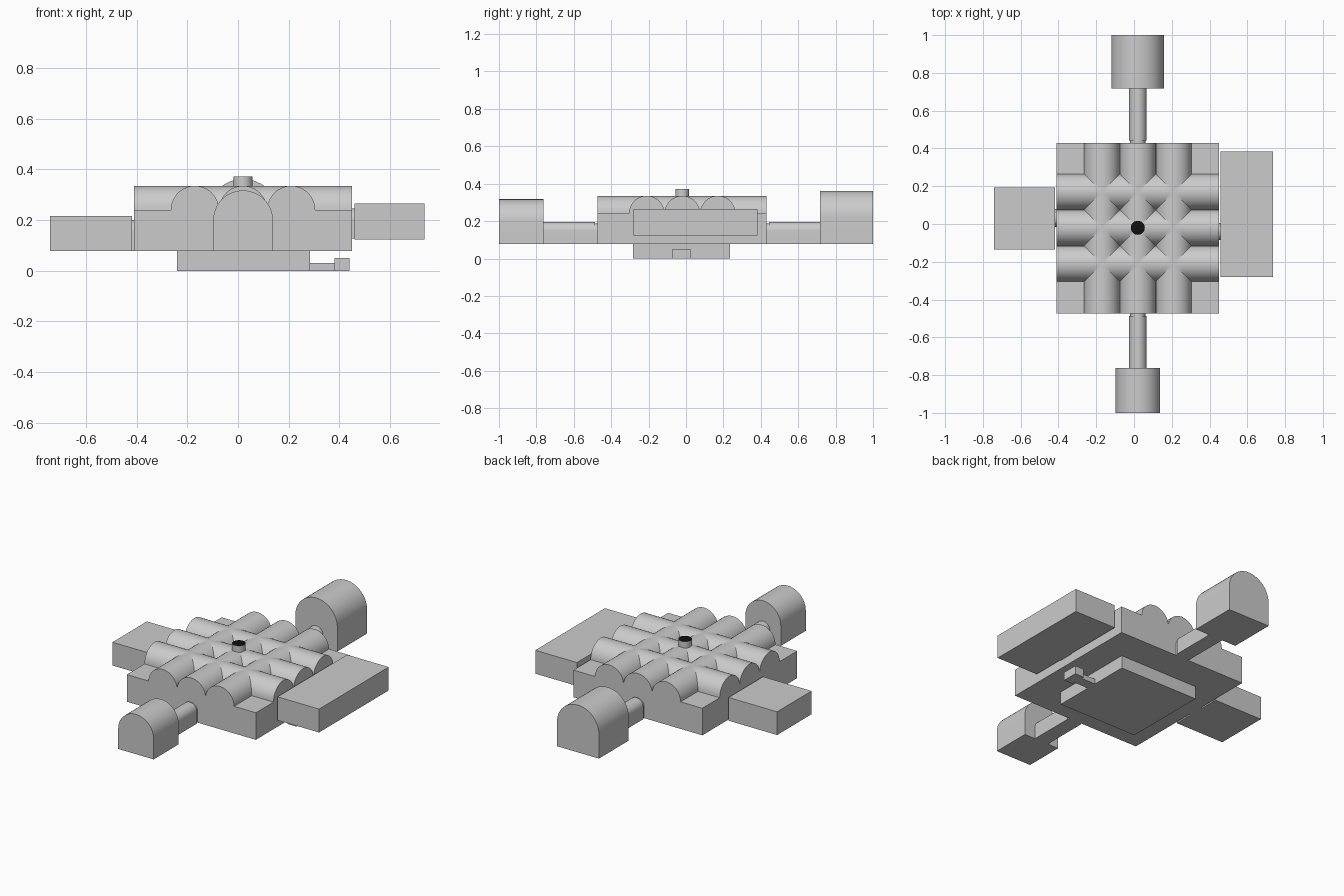
import bpy, bmesh, math
from mathutils import Vector

if "Cube" in bpy.data.objects:
    bpy.data.objects.remove(bpy.data.objects["Cube"])

BASE = 0.077          # floor level of the main rooms
CX, CY = 0.02, -0.02  # centre of the vaulted hall
R = 0.095             # vault radius
SPRING = 0.24         # height where the vaults start


def finish(name, bm, smooth=True):
    bmesh.ops.recalc_face_normals(bm, faces=bm.faces)
    mesh = bpy.data.meshes.new(name)
    bm.to_mesh(mesh)
    bm.free()
    ob = bpy.data.objects.new(name, mesh)
    bpy.context.collection.objects.link(ob)
    if smooth:
        bpy.ops.object.select_all(action='DESELECT')
        ob.select_set(True)
        bpy.context.view_layer.objects.active = ob
        bpy.ops.object.shade_smooth_by_angle(angle=math.radians(30))
    return ob


def box(name, x0, x1, y0, y1, z0, z1):
    bm = bmesh.new()
    bmesh.ops.create_cube(bm, size=1)
    for v in bm.verts:
        v.co = ((x0 + x1) / 2 + v.co.x * (x1 - x0),
                (y0 + y1) / 2 + v.co.y * (y1 - y0),
                (z0 + z1) / 2 + v.co.z * (z1 - z0))
    return finish(name, bm, False)


def arch(name, centre, half, start, end, z0, top, along='y', n=24):
    """Straight walls with a round barrel top, swept along one axis."""
    prof = [(-half, z0), (half, z0)]
    for i in range(n + 1):
        a = math.pi * i / n
        prof.append((half * math.cos(a), top - half + half * math.sin(a)))
    bm = bmesh.new()
    pt = (lambda u, w, z: (u, w, z)) if along == 'y' else (lambda u, w, z: (w, u, z))
    face = bm.faces.new([bm.verts.new(pt(centre + u, start, z)) for u, z in prof])
    ext = bmesh.ops.extrude_face_region(bm, geom=[face])
    verts = [g for g in ext['geom'] if isinstance(g, bmesh.types.BMVert)]
    bmesh.ops.translate(bm, verts=verts, vec=Vector(pt(0, end - start, 0)))
    # the start face is kept as the near cap
    if not face.is_valid or len(bm.faces) < len(prof) + 2:
        bmesh.ops.holes_fill(bm, edges=bm.edges)
    return finish(name, bm)


def arcade(centre, lo, hi, n=20):
    """Positions and heights across three neighbouring round vaults."""
    pts = [(lo, 0.0)]
    for k in (-1, 0, 1):
        for i in range(n + 1):
            if k > -1 and i == 0:
                continue
            a = math.pi * i / n
            pts.append((centre + 2 * R * k - R * math.cos(a), round(R * math.sin(a), 6)))
    pts.append((hi, 0.0))
    return pts


# Main hall: two crossing sets of three barrel vaults over a block
xs = arcade(CX, -0.41, 0.45)
ys = arcade(CY, -0.473, 0.43)
bm = bmesh.new()
grid = [[bm.verts.new((x, y, SPRING + max(hx, hy))) for y, hy in ys] for x, hx in xs]
for i in range(len(xs) - 1):
    for j in range(len(ys) - 1):
        q = [grid[i][j], grid[i + 1][j], grid[i + 1][j + 1], grid[i][j + 1]]
        zs = [v.co.z for v in q]
        if max(zs) - sorted(zs)[1] < 1e-5 and max(zs) - min(zs) > 1e-5:
            k = zs.index(min(zs))   # groin line runs from the low corner
            q = q[k:] + q[:k]
            bm.faces.new((q[0], q[1], q[2]))
            bm.faces.new((q[0], q[2], q[3]))
        else:
            bm.faces.new(q)
rim = [e for e in bm.edges if e.is_boundary]
ext = bmesh.ops.extrude_edge_only(bm, edges=rim)
for g in ext['geom']:
    if isinstance(g, bmesh.types.BMVert):
        g.co.z = BASE
bmesh.ops.contextual_create(bm, geom=[g for g in ext['geom'] if isinstance(g, bmesh.types.BMEdge)])
finish("vaulted_hall", bm)

# Front and back: doorway, low corridor, arched end room
for side, hall, near, far, half, top in (("front", -0.473, -0.762, -1.0, 0.118, 0.317),
                                         ("back", 0.43, 0.717, 1.0, 0.14, 0.362)):
    s = math.copysign(1, far)
    arch(side + "_doorway", CX, 0.041, hall, hall + s * 0.013, BASE, 0.188)
    arch(side + "_corridor", CX, 0.046, hall + s * 0.013, near, BASE, 0.195)
    arch(side + "_room", CX, half, near, far, BASE, top)

# Flat side rooms with short doorways
box("left_room", -0.742, -0.419, -0.135, 0.193, BASE, 0.217)
arch("left_doorway", 0.032, 0.048, -0.419, -0.41, BASE, 0.2, 'x')
box("right_room", 0.459, 0.736, -0.28, 0.383, 0.124, 0.265)
arch("right_doorway", -0.04, 0.046, 0.45, 0.459, 0.128, 0.246, 'x')

# Sunken basin with its drain channel and sump
box("basin", -0.24, 0.285, -0.283, 0.236, 0, BASE)
box("drain_channel", 0.285, 0.38, -0.053, 0.008, 0, 0.03)
box("drain_sump", 0.38, 0.439, -0.071, 0.025, 0, 0.05)

# Central roof shaft with a dark mouth
bm = bmesh.new()
bmesh.ops.create_cone(bm, cap_ends=True, segments=48, radius1=0.037, radius2=0.037, depth=0.05)
bmesh.ops.translate(bm, verts=bm.verts, vec=(CX, CY, 0.347))
shaft = finish("roof_shaft", bm)
grey = bpy.data.materials.new("grey")
grey.diffuse_color = (0.8, 0.8, 0.8, 1)
grey.use_nodes = True
grey.node_tree.nodes["Principled BSDF"].inputs["Base Color"].default_value = grey.diffuse_color
black = bpy.data.materials.new("black")
black.diffuse_color = (0.005, 0.005, 0.005, 1)
black.use_nodes = True
black.node_tree.nodes["Principled BSDF"].inputs["Base Color"].default_value = black.diffuse_color
shaft.data.materials.append(grey)
shaft.data.materials.append(black)
for p in shaft.data.polygons:
    if p.normal.z > 0.9:
        p.material_index = 1
